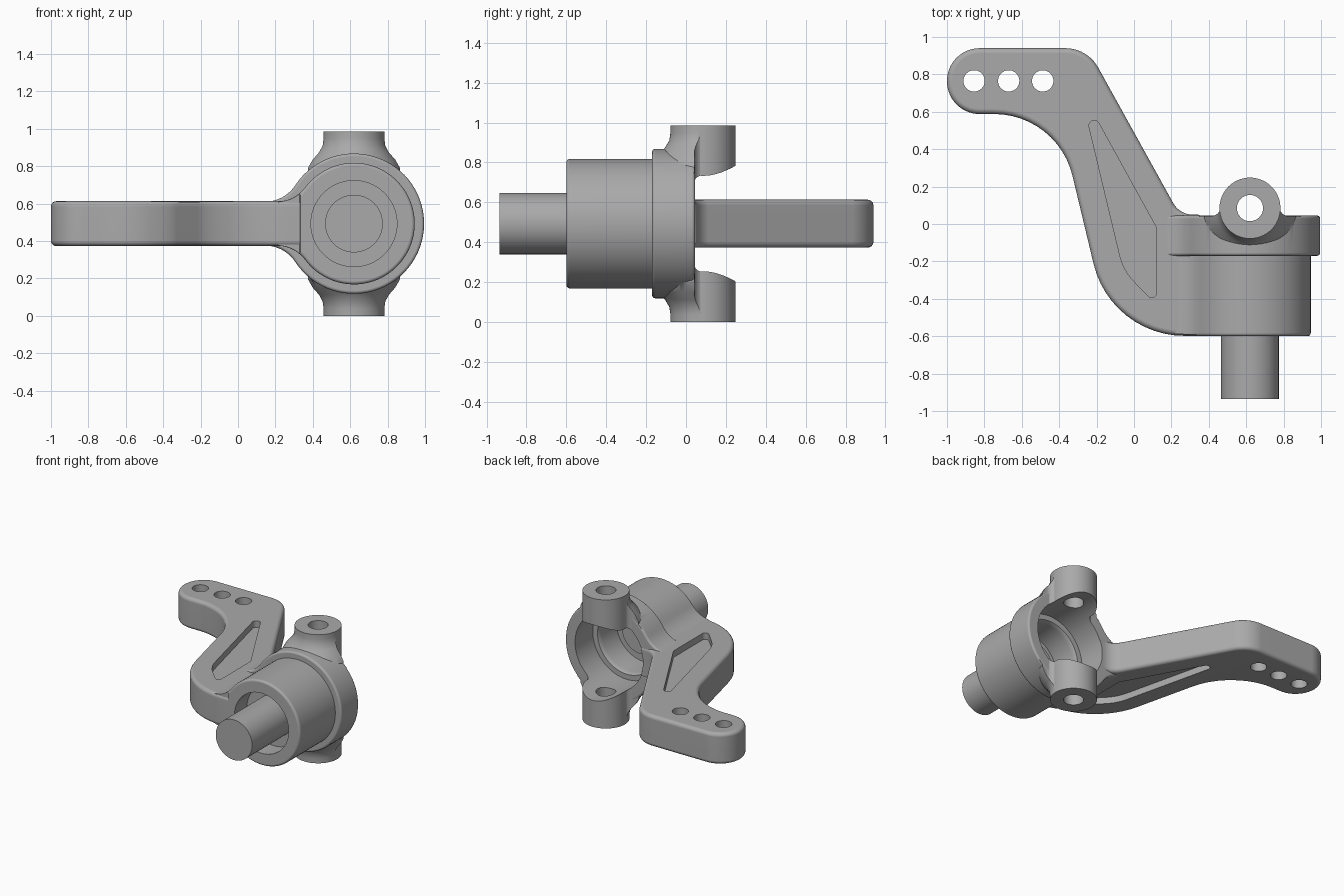
import bpy, bmesh, math
from mathutils import Vector

if "Cube" in bpy.data.objects:
    bpy.data.objects.remove(bpy.data.objects["Cube"])

CX, CZ = 0.62, 0.493          # barrel axis
PY = 0.085                    # pin boss position in y
HALF = 0.12                   # half thickness of the arm

metal = bpy.data.materials.new("grey metal")
metal.use_nodes = True
metal.diffuse_color = (0.4, 0.4, 0.4, 1)
metal.node_tree.nodes["Principled BSDF"].inputs["Base Color"].default_value = (0.4, 0.4, 0.4, 1)


def loft(name, rings):
    """Solid made from a stack of equal-length rings."""
    bm = bmesh.new()
    loops = [[bm.verts.new(p) for p in ring] for ring in rings]
    for a, b in zip(loops, loops[1:]):
        for i in range(len(a)):
            j = (i + 1) % len(a)
            bm.faces.new((a[i], a[j], b[j], b[i]))
    bm.faces.new(loops[0])
    bm.faces.new(loops[-1])
    bmesh.ops.recalc_face_normals(bm, faces=bm.faces)
    mesh = bpy.data.meshes.new(name)
    bm.to_mesh(mesh)
    bm.free()
    mesh.materials.append(metal)
    ob = bpy.data.objects.new(name, mesh)
    bpy.context.collection.objects.link(ob)
    return ob


def prism(name, pts, lo, hi, axis):
    place = (lambda u, v, w: (u, v, w)) if axis == "Z" else (lambda u, v, w: (u, w, v))
    return loft(name, [[place(u, v, w) for u, v in pts] for w in (lo, hi)])


def revolve(name, profile, axis, centre, n=72):
    """Profile of (radius, height along the axis)."""
    a, b = centre
    rings = []
    for r, h in profile:
        ring = []
        for i in range(n):
            t = math.tau * i / n
            u, v = a + r * math.cos(t), b + r * math.sin(t)
            ring.append((u, v, h) if axis == "Z" else (u, h, v))
        rings.append(ring)
    return loft(name, rings)


def rounded(corners):
    """Polygon with each (x, y, radius) corner replaced by an arc."""
    out = []
    for i, (x, y, r) in enumerate(corners):
        p = Vector((x, y))
        if r == 0:
            out.append((x, y))
            continue
        d0 = (Vector(corners[i - 1][:2]) - p).normalized()
        d1 = (Vector(corners[(i + 1) % len(corners)][:2]) - p).normalized()
        inner = d0.angle(d1)
        c = p + (d0 + d1).normalized() * (r / math.sin(inner / 2))
        s = p + d0 * (r / math.tan(inner / 2)) - c
        e = p + d1 * (r / math.tan(inner / 2)) - c
        a0 = math.atan2(s.y, s.x)
        sweep = (math.atan2(e.y, e.x) - a0 + math.pi) % math.tau - math.pi
        n = max(4, int(abs(sweep) / math.radians(6)))
        out += [(c.x + r * math.cos(a0 + sweep * k / n),
                 c.y + r * math.sin(a0 + sweep * k / n)) for k in range(n + 1)]
    return out


def flared_circle(r, f, h=HALF - 0.002):
    """Circle blended by fillets of radius f into the flat arm on its -x side."""
    xc = -math.sqrt((r + f) ** 2 - (h + f) ** 2)
    ang = math.atan2(h + f, xc)
    end = ang - math.pi
    n = 10
    half = [(xc, h - 0.04)]
    for k in range(n):
        t = -math.pi / 2 + (end + math.pi / 2) * k / n
        half.append((xc + f * math.cos(t), h + f + f * math.sin(t)))
    half += [(r * math.cos(ang * (1 - k / 30)), r * math.sin(ang * (1 - k / 30))) for k in range(30)]
    pts = half + [(r, 0)] + [(x, -z) for x, z in reversed(half)]
    return [(CX + x, CZ + z) for x, z in pts]


def apply(ob, mod):
    bpy.ops.object.select_all(action="DESELECT")
    bpy.context.view_layer.objects.active = ob
    ob.select_set(True)
    bpy.ops.object.modifier_apply(modifier=mod.name)


def bevel(ob, width, angle=60):
    m = ob.modifiers.new("round", "BEVEL")
    m.width, m.segments = width, 4
    m.limit_method, m.angle_limit = "ANGLE", math.radians(angle)
    apply(ob, m)
    return ob


def combine(ob, other, op):
    m = ob.modifiers.new("bool", "BOOLEAN")
    m.operation, m.object, m.solver = op, other, "EXACT"
    apply(ob, m)
    bpy.data.objects.remove(other)


# steering arm
arm_outline = rounded([
    (-1, 0.94, 0.175), (-0.249, 0.94, 0.2), (0.244, 0.05, 0.12), (0.45, 0.05, 0),
    (0.45, -0.598, 0), (-0.124, -0.598, 0.5), (-0.408, 0.588, 0.43), (-1, 0.588, 0.175)])
knuckle = bevel(prism("knuckle", arm_outline, CZ - HALF, CZ + HALF, "Z"), 0.028)

# barrel, trimmed to the curved corner of the arm
barrel = bevel(prism("barrel", flared_circle(0.325, 0.19), -0.6, 0.0, "Y"), 0.025)
limit = rounded([(-0.39, 0.5, 0), (-0.115, -0.59, 0.5), (0.33, -0.59, 0),
                 (0.34, -0.62, 0), (1.2, -0.62, 0), (1.2, 0.5, 0)])
combine(barrel, prism("barrel_limit", limit, -0.5, 1.5, "Z"), "INTERSECT")

# collar behind the barrel
collar = bevel(prism("collar", flared_circle(0.375, 0.19), -0.17, 0.045, "Y"), 0.016)

# flared roots joining the pin bosses to the collar
side = [(0.163, 0.455), (0.169, 0.417), (0.19, 0.382), (0.225, 0.342), (0.25, 0.297)]
roots = revolve("boss_roots", [(r, CZ + h) for r, h in side] +
                [(r, CZ - h) for r, h in reversed(side)], "Z", (CX, PY))
combine(roots, revolve("root_disc", [(0.372, -0.15), (0.372, 0.2)], "Y", (CX, CZ)), "UNION")
web = rounded([(0.35, -0.165, 0), (0.35, 0.042, 0), (0.462, 0.042, 0.05), (0.462, 0.1, 0),
               (0.778, 0.1, 0), (0.778, 0.042, 0.05), (0.89, 0.042, 0), (0.89, -0.165, 0)])
combine(roots, prism("web_limit", web, -0.5, 1.5, "Z"), "INTERSECT")

# pin bosses
bosses = revolve("pin_bosses", [(0.163, 0), (0.163, 2 * CZ)], "Z", (CX, PY))

for part in (barrel, collar, roots, bosses):
    combine(knuckle, part, "UNION")

# rear cavity, front bearing seat and pin holes
cutters = [
    revolve("cavity", [(0.235, -0.38), (0.235, -0.2), (0.25, -0.17), (0.29, -0.17), (0.29, 0.6)],
            "Y", (CX, CZ)),
    revolve("bearing_seat", [(0.23, -0.8), (0.23, -0.45)], "Y", (CX, CZ)),
    revolve("pin_hole", [(0.07, -0.2), (0.07, 1.2)], "Z", (CX, PY), 40)]
# link holes at the arm end
for x in (-0.855, -0.67, -0.488):
    cutters.append(revolve("link_hole", [(0.057, 0), (0.057, 1)], "Z", (x, 0.765), 40))
# shallow pockets on both faces of the arm
pocket = rounded([(-0.288, 0.72, 0.028), (0.12, -0.02, 0), (0.12, -0.43, 0.025), (-0.056, -0.25, 0.3)])
for s in (1, -1):
    a, b = sorted((CZ + s * (HALF - 0.05), CZ + s * (HALF + 0.1)))
    cutters.append(prism("pocket", pocket, a, b, "Z"))
for c in cutters:
    combine(knuckle, c, "DIFFERENCE")

# axle shaft
shaft = revolve("axle_shaft", [(0.154, -0.935), (0.154, -0.33)], "Y", (CX, CZ))

for ob in (knuckle, shaft):
    bpy.ops.object.select_all(action="DESELECT")
    bpy.context.view_layer.objects.active = ob
    ob.select_set(True)
    bpy.ops.object.shade_smooth_by_angle(angle=math.radians(32))
    wn = ob.modifiers.new("normals", "WEIGHTED_NORMAL")
    wn.keep_sharp = True
